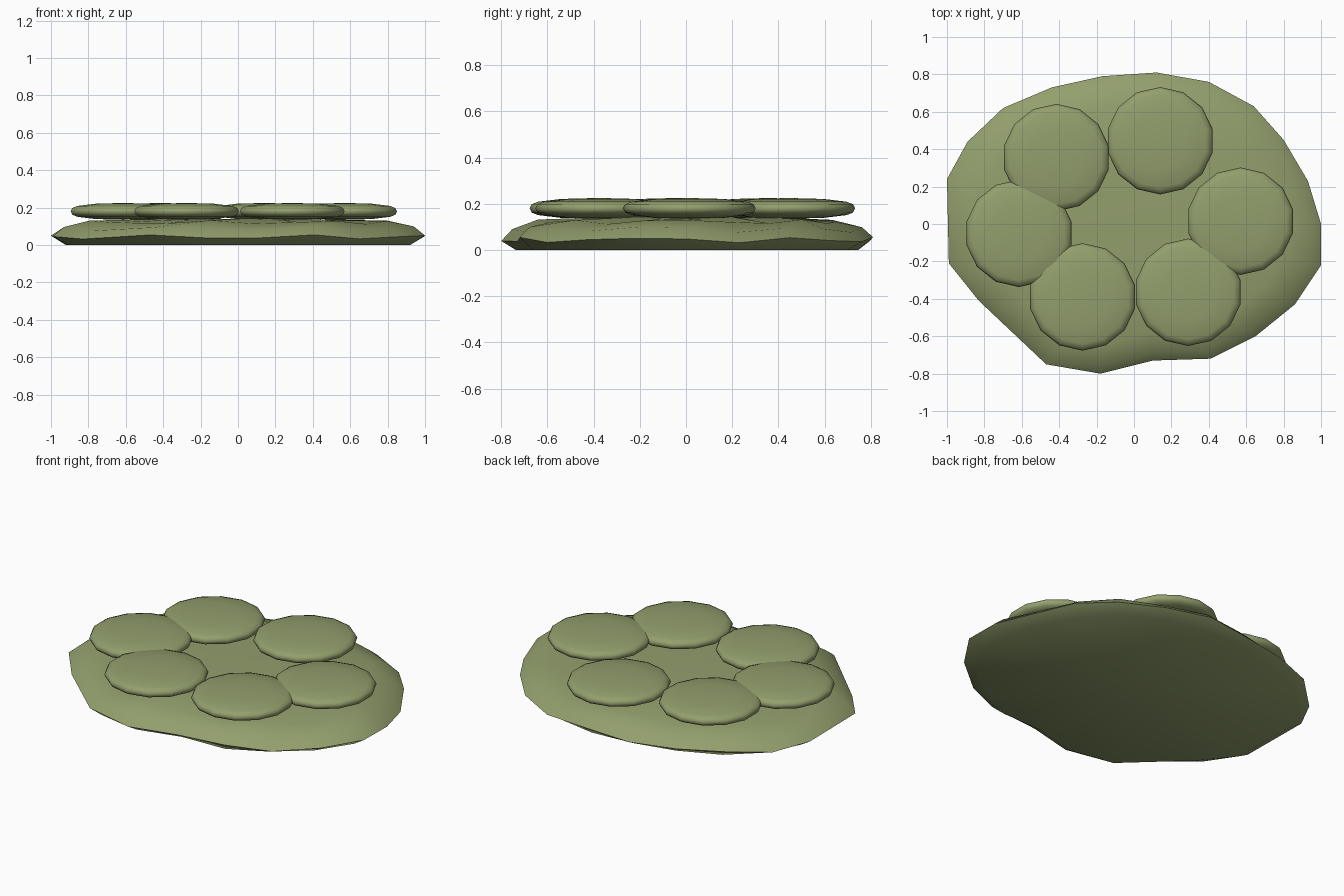
import bpy, bmesh, math

cube = bpy.data.objects.get("Cube")
if cube:
    bpy.data.objects.remove(cube, do_unlink=True)

# Single olive green
olive = bpy.data.materials.new("olive_green")
olive.use_nodes = True
COLOUR = (0.29, 0.345, 0.152, 1)
olive.diffuse_color = COLOUR
olive.node_tree.nodes["Principled BSDF"].inputs["Base Color"].default_value = COLOUR


def loft(name, rings, bottom, top, angle):
    """Skin closed rings from bottom to top and close both ends with a fan."""
    bm = bmesh.new()
    loops = [[bm.verts.new(p) for p in ring] for ring in rings]
    n = len(loops[0])
    for low, high in zip(loops, loops[1:]):
        for i in range(n):
            j = (i + 1) % n
            bm.faces.new((low[i], low[j], high[j], high[i]))
    base, tip = bm.verts.new(bottom), bm.verts.new(top)
    for i in range(n):
        j = (i + 1) % n
        bm.faces.new((base, loops[0][j], loops[0][i]))
        bm.faces.new((tip, loops[-1][i], loops[-1][j]))
    bmesh.ops.recalc_face_normals(bm, faces=bm.faces)
    mesh = bpy.data.meshes.new(name)
    bm.to_mesh(mesh)
    bm.free()
    mesh.materials.append(olive)
    obj = bpy.data.objects.new(name, mesh)
    bpy.context.collection.objects.link(obj)
    bpy.ops.object.select_all(action="DESELECT")
    obj.select_set(True)
    bpy.context.view_layer.objects.active = obj
    bpy.ops.object.shade_smooth_by_angle(angle=math.radians(angle))
    return obj


# Irregular rounded slab
outline = [(1, 0), (.93, .23), (.8, .45), (.64, .63), (.4, .76), (.12, .81),
           (-.17, .79), (-.44, .73), (-.7, .62), (-.89, .44), (-1, .24),
           (-.99, -.21), (-.83, -.41), (-.47, -.75), (-.18, -.8), (.1, -.73),
           (.41, -.72), (.65, -.6), (.86, -.43), (1, -.22)]
# (scale, height, unevenness) of each level
levels = [(.92, 0, 0), (1, .043, .012), (.94, .088, .012),
          (.8, .122, .01), (.45, .138, .006)]
slab_rings = [[(x * s, y * s, z + u * math.sin(2.3 * i + 9 * s))
               for i, (x, y) in enumerate(outline)] for s, z, u in levels]
loft("slab", slab_rings, (0, 0, 0), (0, 0, .138), 60)

# Ring of six lens-shaped pads
centres = [(-.415, .355), (.14, .445), (.57, .015),
           (.29, -.365), (-.275, -.39), (-.615, -.05)]
SIDES, MIDDLE = 14, .18
half = [(.287, 0), (.278, .018), (.25, .029), (.15, .041)]
profile = [(r, -h) for r, h in reversed(half[1:])] + half
for k, (cx, cy) in enumerate(centres):
    rings = [[(cx + r * math.cos(math.tau * (i + .5) / SIDES),
               cy + r * math.sin(math.tau * (i + .5) / SIDES), MIDDLE + h)
              for i in range(SIDES)] for r, h in profile]
    loft(f"pad_{k + 1}", rings, (cx, cy, MIDDLE - .045), (cx, cy, MIDDLE + .045), 60)
